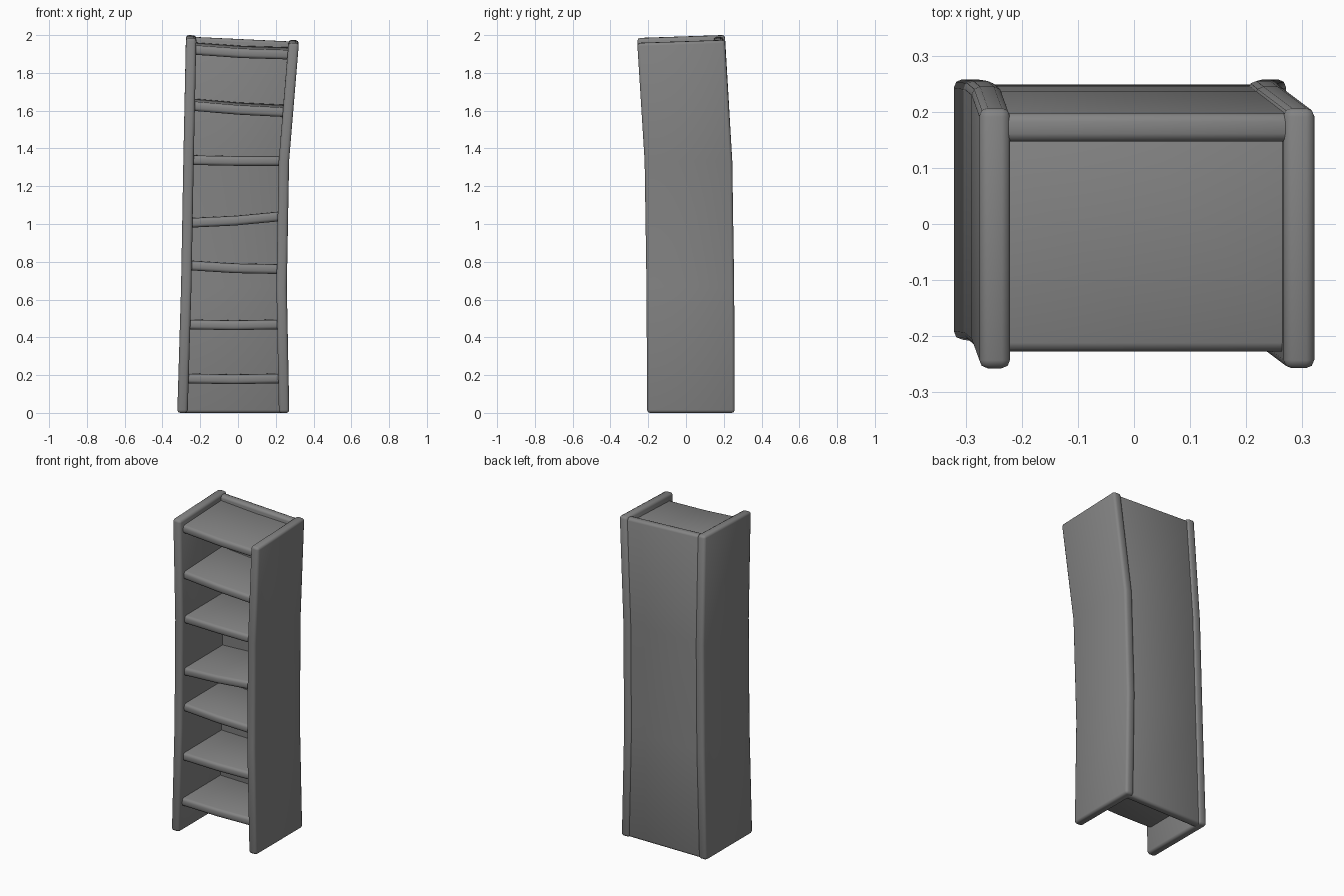
import bpy, bmesh, math

if "Cube" in bpy.data.objects:
    bpy.data.objects.remove(bpy.data.objects["Cube"])

LEVELS = [0.0, 0.667, 1.333, 2.0]
# centre lines of the bent frame at each level
LEFT_X = [-0.294, -0.274, -0.262, -0.248]
RIGHT_X = [0.244, 0.231, 0.243, 0.295]
MID_Y = [0.026, 0.023, 0.013, -0.026]
HALF_T = 0.0275     # half thickness of side panels
HALF_D = 0.232      # half depth of side panels

# dark grey paint
paint = bpy.data.materials.new("dark_grey")
paint.diffuse_color = (0.23, 0.23, 0.23, 1.0)
paint.use_nodes = True
paint.node_tree.nodes["Principled BSDF"].inputs["Base Color"].default_value = paint.diffuse_color


def at(table, z):
    """Piecewise-linear lookup along the height."""
    i = min(2, sum(z > level for level in LEVELS[1:]))
    t = (z - LEVELS[i]) / (LEVELS[i + 1] - LEVELS[i])
    return table[i] + t * (table[i + 1] - table[i])


def height(x, y, z):
    """The leaning upper section dips towards the right and the front."""
    t = max(0.0, (z - LEVELS[2]) / 0.667)
    return z - t * (0.0475 * (x + 0.25) + 0.034 * (0.206 - y))


def loft(name, rings, width=0.015, segments=2):
    """Skin four-point rings, round the hard edges, shade by angle."""
    bm = bmesh.new()
    vr = [[bm.verts.new(p) for p in r] for r in rings]
    for a, b in zip(vr, vr[1:]):
        for i in range(4):
            j = (i + 1) % 4
            bm.faces.new((a[i], a[j], b[j], b[i]))
    bm.faces.new(vr[0][::-1])
    bm.faces.new(vr[-1])
    bmesh.ops.recalc_face_normals(bm, faces=bm.faces)
    hard = [e for e in bm.edges if e.calc_face_angle() > 0.8]
    bmesh.ops.bevel(bm, geom=hard, offset=width, offset_type='OFFSET',
                    segments=segments, profile=0.5, affect='EDGES')
    me = bpy.data.meshes.new(name)
    bm.to_mesh(me)
    bm.free()
    me.materials.append(paint)
    ob = bpy.data.objects.new(name, me)
    bpy.context.collection.objects.link(ob)
    bpy.ops.object.select_all(action='DESELECT')
    ob.select_set(True)
    bpy.context.view_layer.objects.active = ob
    bpy.ops.object.shade_smooth_by_angle(angle=math.radians(50))


def upright(name, section, drop=0.0):
    """Vertical board; section(i) gives x0, x1, y0, y1 at level i."""
    rings = []
    for i, z in enumerate(LEVELS):
        x0, x1, y0, y1 = section(i)
        z -= drop if i == 3 else 0
        rings.append([(x, y, height(x, y, z)) for x, y in
                      ((x0, y0), (x1, y0), (x1, y1), (x0, y1))])
    loft(name, rings)


# side panels
for name, cx in (("left_side_panel", LEFT_X), ("right_side_panel", RIGHT_X)):
    upright(name, lambda i: (cx[i] - HALF_T, cx[i] + HALF_T,
                             MID_Y[i] - HALF_D, MID_Y[i] + HALF_D))

# back panel, slightly inset between the sides
upright("back_panel", lambda i: (LEFT_X[i], RIGHT_X[i],
                                 MID_Y[i] + 0.172, MID_Y[i] + 0.223), 0.008)

# warped shelves: top height at left, middle, right
SHELVES = [(0.207, 0.202, 0.207), (0.493, 0.488, 0.493), (0.806, 0.790, 0.785),
           (1.030, 1.042, 1.066), (1.363, 1.358, 1.358), (1.650, 1.628, 1.615),
           (1.947, 1.928, 1.920)]
for n, tops in enumerate(SHELVES):
    zc = tops[1]
    xl, xr, yc = at(LEFT_X, zc), at(RIGHT_X, zc), at(MID_Y, zc)
    tilt = 0.016 if zc > 1.5 else 0.002
    rings = []
    for x, z in zip((xl, (xl + xr) / 2, xr), tops):
        y0, y1 = yc - 0.205, yc + 0.19
        rings.append([(x, y0, z - 0.05), (x, y1, z - 0.05 + tilt),
                      (x, y1, z + tilt), (x, y0, z)])
    loft(f"shelf_{n + 1}", rings)
